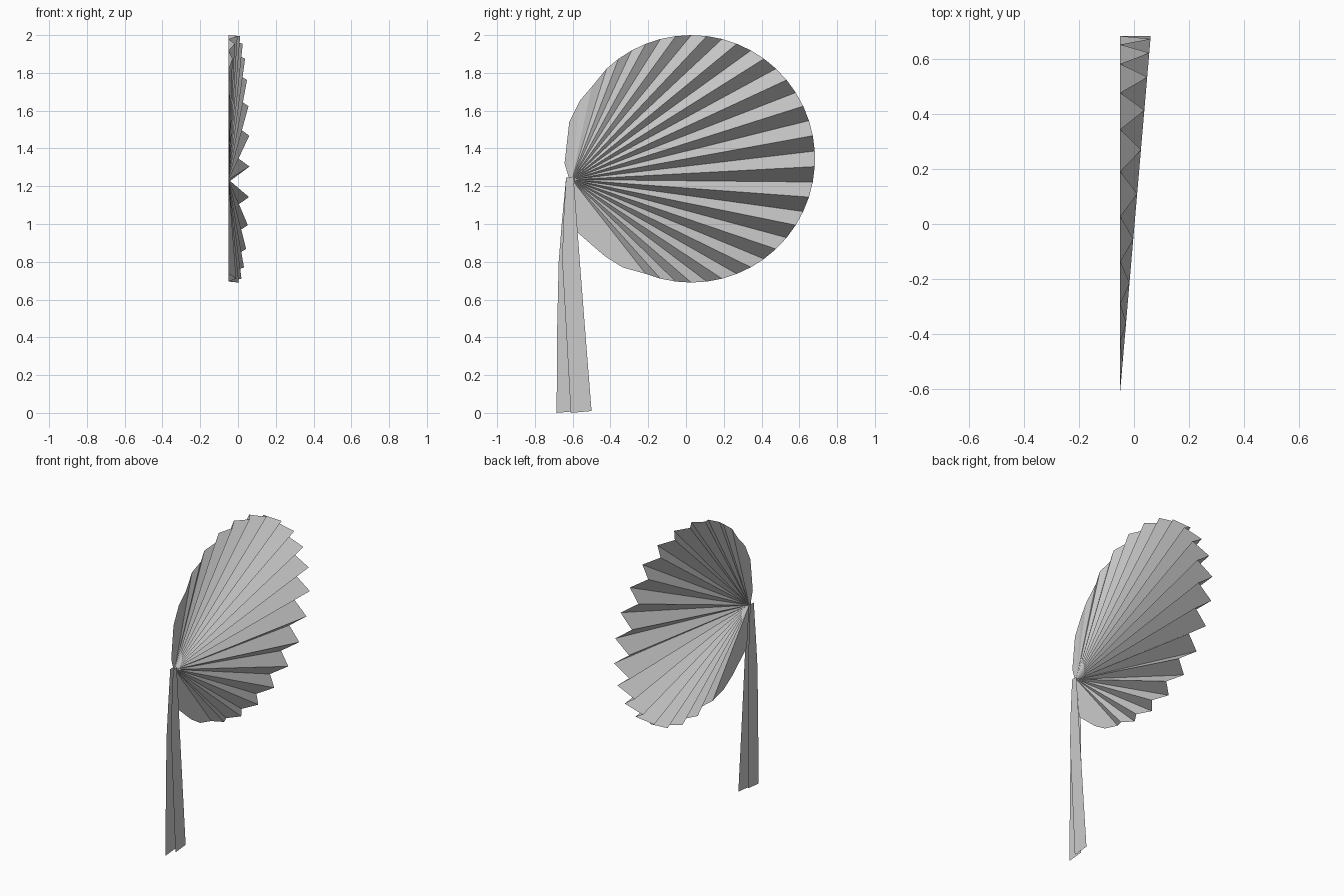
import bpy
from math import sin, cos, radians

if "Cube" in bpy.data.objects:
    bpy.data.objects.remove(bpy.data.objects["Cube"])

BACK_X = -0.05
PIVOT = (-0.605, 1.235)          # y, z where all pleats meet
CENTRE, RADIUS = (0.028, 1.345), 0.655


def sheet(name, verts, faces):
    mesh = bpy.data.meshes.new(name)
    mesh.from_pydata(verts, [], faces)
    mesh.update()
    obj = bpy.data.objects.new(name, mesh)
    bpy.context.collection.objects.link(obj)
    return obj


# Pleated fan: rim points as (y, z, is_ridge), counter-clockwise seen from the right
rim = [(-0.58, 0.96, False), (-0.43, 0.83, True), (-0.335, 0.77, False)]
rim[1] = (-0.43, 0.83, False)
for k in range(-16, 19):
    a = radians(3.6 + 7.2 * k)
    rim.append((CENTRE[0] + RADIUS * cos(a), CENTRE[1] + RADIUS * sin(a), k % 2 == 1))
rim += [(-0.50, 1.725, True), (-0.56, 1.655, False), (-0.618, 1.54, False),
        (-0.643, 1.32, False), (-0.622, 1.25, False)]

# Ridges rise steadily with distance from the pivot, valleys stay on the back plane
verts = [(BACK_X, *PIVOT)]
for y, z, ridge in rim:
    rise = 0.086 * max(0, y - PIVOT[0]) if ridge else 0
    verts.append((BACK_X + rise, y, z))
sheet("pleated_fan", verts, [(0, i, i + 1) for i in range(1, len(rim))])


# Handle: two flat tapering strips, rows of (z left, y left, z right, y right)
def strip(name, x, rows):
    verts = []
    for zl, yl, zr, yr in rows:
        verts += [(x, yl, zl), (x, yr, zr)]
    faces = [(2 * i, 2 * i + 1, 2 * i + 3, 2 * i + 2) for i in range(len(rows) - 1)]
    return sheet(name, verts, faces)


strip("handle_strip_front", -0.042,
      [(0, -0.61, 0.01, -0.50), (0.45, -0.635, 0.45, -0.535),
       (0.80, -0.655, 0.80, -0.562), (1.0, -0.65, 1.0, -0.577),
       (1.245, -0.635, 1.245, -0.595)])
strip("handle_strip_back", -0.063,
      [(0, -0.685, 0.01, -0.575), (0.45, -0.682, 0.45, -0.573),
       (0.80, -0.674, 0.80, -0.575), (1.0, -0.658, 1.0, -0.582),
       (1.245, -0.635, 1.245, -0.595)])
